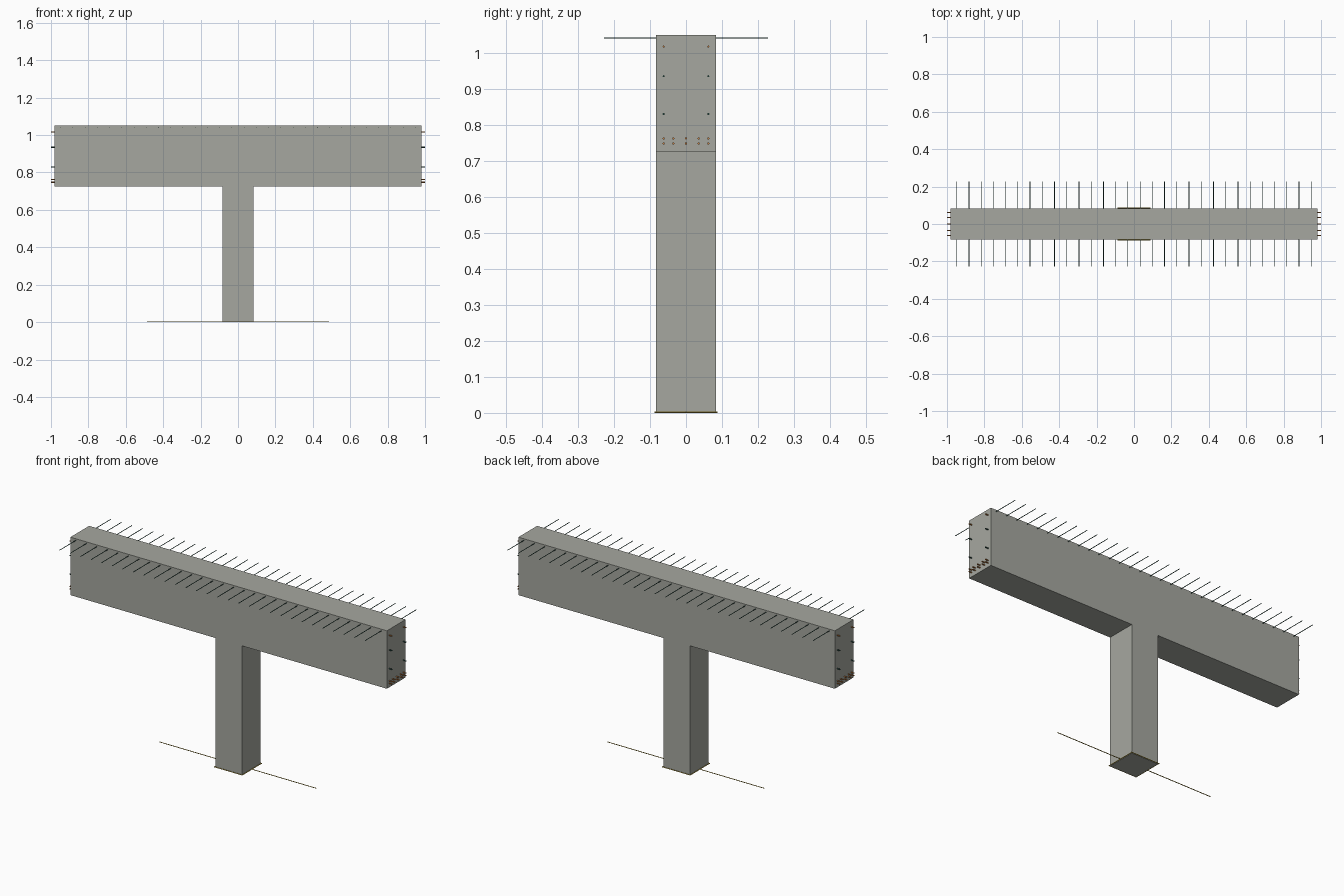
import bpy
from mathutils import Vector

if "Cube" in bpy.data.objects:
    bpy.data.objects.remove(bpy.data.objects["Cube"])


def material(name, rgb):
    m = bpy.data.materials.new(name)
    m.diffuse_color = (*rgb, 1)
    m.use_nodes = True
    m.node_tree.nodes["Principled BSDF"].inputs["Base Color"].default_value = m.diffuse_color
    return m


concrete = material("concrete", (0.38, 0.39, 0.35))
green = material("green_steel", (0.03, 0.10, 0.08))
orange = material("orange_steel", (0.60, 0.22, 0.05))
yellow = material("yellow_steel", (0.50, 0.36, 0.05))


def block(name, outline, half_y, mat):
    """Extrude an x-z outline symmetrically through y."""
    n = len(outline)
    verts = [(x, -half_y, z) for x, z in outline] + [(x, half_y, z) for x, z in outline]
    faces = [tuple(range(n)), tuple(reversed(range(n, 2 * n)))]
    faces += [(i, i + n, (i + 1) % n + n, (i + 1) % n) for i in range(n)]
    me = bpy.data.meshes.new(name)
    me.from_pydata(verts, [], faces)
    ob = bpy.data.objects.new(name, me)
    bpy.context.collection.objects.link(ob)
    me.materials.append(mat)
    return ob


def bar(name, a, b, r, mat):
    """Thin round rod from a to b."""
    a, b = Vector(a), Vector(b)
    bpy.ops.mesh.primitive_cylinder_add(vertices=8, radius=r, depth=(b - a).length,
                                        location=(a + b) / 2)
    ob = bpy.context.object
    ob.name = name
    ob.rotation_euler = (b - a).to_track_quat('Z', 'Y').to_euler()
    ob.data.materials.append(mat)
    bpy.ops.object.shade_smooth_by_angle()
    return ob


# Concrete T: column and cap beam in one casting
W, H, Z, T = 0.083, 0.982, 0.725, 1.05
block("concrete_tee", [(-W, 0), (W, 0), (W, Z), (H, Z), (H, T), (-H, T), (-H, Z), (-W, Z)],
      W, concrete)

# Cross bars sticking out along the top of the beam
for i in range(30):
    x = -0.948 + i * 1.896 / 29
    bar("top_cross_bar", (x, -0.228, 1.041), (x, 0.228, 1.041), 0.0018, green)

# Lengthwise bars showing at both beam ends
for s in (-1, 1):
    for z in (1.017, 0.935, 0.83):
        mat = orange if z > 1 else green
        bar("side_long_bar", (-1, s * 0.062, z), (1, s * 0.062, z), 0.003, mat)
for z in (0.762, 0.748):
    for y in (-0.062, -0.035, 0, 0.035, 0.062):
        bar("bottom_long_bar", (-1, y, z), (1, y, z), 0.003, orange)

# Tie around the column foot and the long bar through it
R, zt = 0.088, 0.0022
for s in (-1, 1):
    bar("foot_tie_x", (-R, s * 0.086, zt), (R, s * 0.086, zt), 0.002, yellow)
    bar("foot_tie_y", (s * 0.086, -R, zt), (s * 0.086, R, zt), 0.002, yellow)
bar("foot_long_bar", (-0.487, 0, zt), (0.487, 0, zt), 0.002, yellow)
